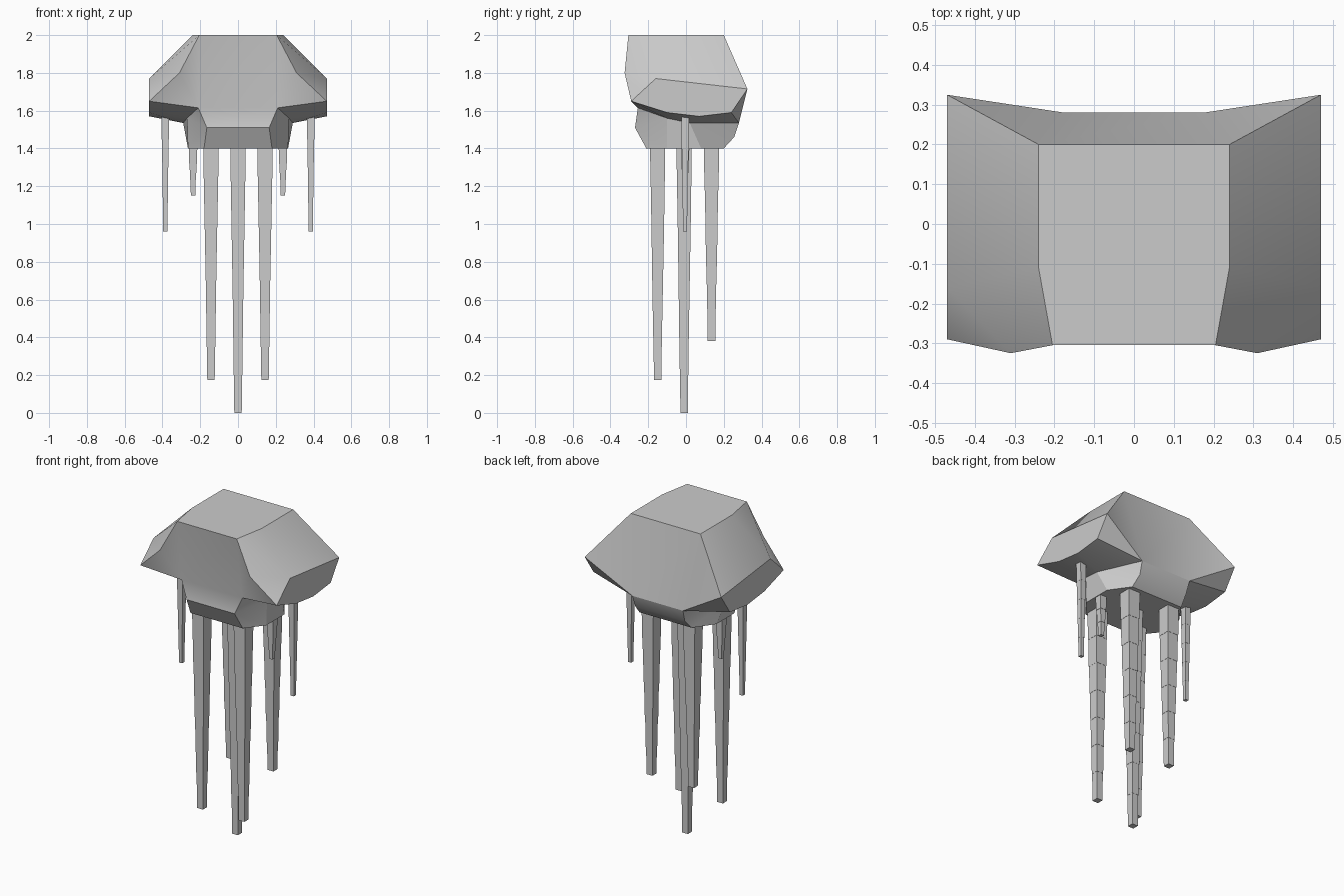
import bpy, bmesh, math

if "Cube" in bpy.data.objects:
    bpy.data.objects.remove(bpy.data.objects["Cube"])


def finish(bm, name, angle):
    bmesh.ops.recalc_face_normals(bm, faces=bm.faces)
    me = bpy.data.meshes.new(name)
    bm.to_mesh(me)
    bm.free()
    ob = bpy.data.objects.new(name, me)
    bpy.context.collection.objects.link(ob)
    bpy.ops.object.select_all(action='DESELECT')
    ob.select_set(True)
    bpy.context.view_layer.objects.active = ob
    bpy.ops.object.shade_smooth_by_angle(angle=math.radians(angle))
    return ob


# Bell: right-half corner points, mirrored across x = 0
P = {
    # front panel edge, top to bottom
    'a0': (.205, -.305, 2), 'a2': (.21, -.255, 1.615), 'a3': (.165, -.27, 1.51), 'a4': (.18, -.21, 1.4),
    # back panel edge, bottom to top
    'b3': (.18, .2, 1.4), 'b2': (.17, .255, 1.46), 'b1': (.175, .28, 1.535), 't2': (.24, .2, 2),
    't1': (.24, -.11, 2),
    # side lobe rim
    'w1': (.31, -.325, 1.8), 'w2': (.47, -.29, 1.65), 'w3': (.47, -.16, 1.77), 'w4': (.47, .325, 1.715),
    'w5': (.47, .24, 1.59), 'w6': (.47, .07, 1.57), 'w7': (.47, -.1, 1.59),
    # neck under the lobe
    'u2': (.27, -.1, 1.56), 'u3': (.29, .02, 1.535), 's1': (.265, -.1, 1.4), 's2': (.265, .08, 1.4),
}
SIDE_FACES = [
    'a0 t1 w3 w1', 'w1 w3 w2', 'a0 w1 a2', 'w1 w2 a2',      # front of lobe
    't1 t2 w4 w3', 'w3 w4 w5 w6 w7 w2',                     # slope and side wall
    't2 b1 w4', 'w4 b1 w5',                                 # back of lobe
    'w2 w7 u2 a2', 'w7 w6 u3 u2', 'w6 w5 b1 u3',            # underside of lobe
    'a2 u2 a3', 'a3 u2 s1 a4', 'u2 u3 s2 s1', 'u3 b1 b2', 'u3 b2 b3 s2',  # neck
]
bm = bmesh.new()
sides = [{k: bm.verts.new((s * x, y, z)) for k, (x, y, z) in P.items()} for s in (1, -1)]
R, L = sides
for V in sides:
    for f in SIDE_FACES:
        bm.faces.new([V[k] for k in f.split()])
for strip in ('a0 a2 a3 a4', 'b3 b2 b1 t2'):                # front and back panels
    ks = strip.split()
    for i, j in zip(ks, ks[1:]):
        bm.faces.new((R[i], R[j], L[j], L[i]))
for loop in ('a0 t1 t2', 'a4 s1 s2 b3'):                    # flat top and bottom
    ks = loop.split()
    bm.faces.new([R[k] for k in ks] + [L[k] for k in reversed(ks)])
finish(bm, "bell", 25)


# Tentacles: stepped, tapering square columns
def tentacle(name, x, y, top, tip, w0, w1, n=6):
    bm = bmesh.new()
    step = (w0 - w1) / n
    rings = []
    for i in range(n):
        for t, w in ((i, w0 - step * i), (i + 1, w0 - step * (i + .6))):
            z = top + (tip - top) * t / n
            h = w / 2
            rings.append([bm.verts.new((x + a * h, y + b * h, z))
                          for a, b in ((-1, -1), (1, -1), (1, 1), (-1, 1))])
    for p, q in zip(rings, rings[1:]):
        for i in range(4):
            j = (i + 1) % 4
            bm.faces.new((p[i], p[j], q[j], q[i]))
    bm.faces.new(rings[0])
    bm.faces.new(rings[-1])
    finish(bm, name, 5)


tentacle("center_tentacle", 0, -.01, 1.4, 0, .08, .037, 7)
for s, side in ((1, "right"), (-1, "left")):
    tentacle(f"front_tentacle_{side}", s * .143, -.15, 1.4, .175, .08, .037, 7)
    tentacle(f"back_tentacle_{side}", s * .143, .135, 1.4, .38, .08, .037)
    tentacle(f"neck_tentacle_{side}", s * .238, -.005, 1.4, 1.15, .045, .02, 3)
    tentacle(f"lobe_tentacle_{side}", s * .385, -.005, 1.57, .96, .04, .02, 5)
